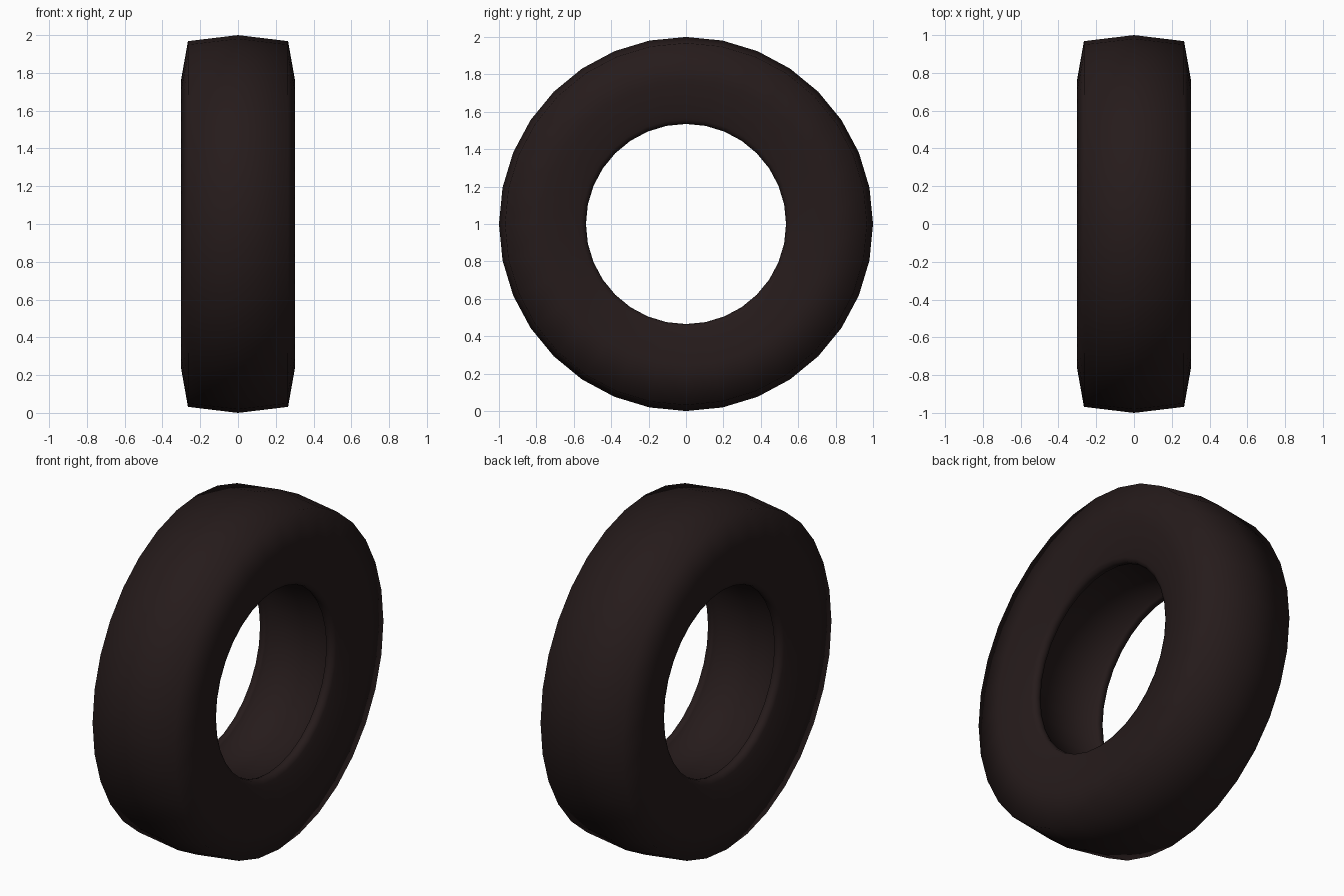
import bpy, bmesh, math

if "Cube" in bpy.data.objects:
    bpy.data.objects.remove(bpy.data.objects["Cube"])

SIDES = 32
# Half cross-section (x, radius): tread centre, shoulder, sidewall, bead, inner liner
half = [(0.0, 1.0), (0.265, 0.968), (0.302, 0.76), (0.25, 0.585),
        (0.245, 0.56), (0.235, 0.54), (0.212, 0.535), (0.195, 0.54),
        (0.185, 0.562), (0.0, 0.565)]
# Mirror into a closed loop
profile = half + [(-x, r) for x, r in reversed(half[1:-1])]

# Spin the cross-section around the x axis
bm = bmesh.new()
rings = []
for i in range(SIDES):
    a = 2 * math.pi * i / SIDES
    rings.append([bm.verts.new((x, r * math.sin(a), 1 + r * math.cos(a))) for x, r in profile])
n = len(profile)
for i in range(SIDES):
    p, q = rings[i], rings[(i + 1) % SIDES]
    for j in range(n):
        k = (j + 1) % n
        bm.faces.new((p[j], p[k], q[k], q[j]))
bmesh.ops.recalc_face_normals(bm, faces=bm.faces)

mesh = bpy.data.meshes.new("tyre")
bm.to_mesh(mesh)
bm.free()
tyre = bpy.data.objects.new("tyre", mesh)
bpy.context.collection.objects.link(tyre)

# Dark brown-black rubber
rubber = bpy.data.materials.new("rubber")
rubber.diffuse_color = (0.019, 0.011, 0.011, 1)
rubber.use_nodes = True
rubber.node_tree.nodes["Principled BSDF"].inputs["Base Color"].default_value = rubber.diffuse_color
mesh.materials.append(rubber)

# Smooth shading, keeping the shoulders soft
bpy.context.view_layer.objects.active = tyre
tyre.select_set(True)
bpy.ops.object.shade_smooth_by_angle(angle=math.radians(85))
